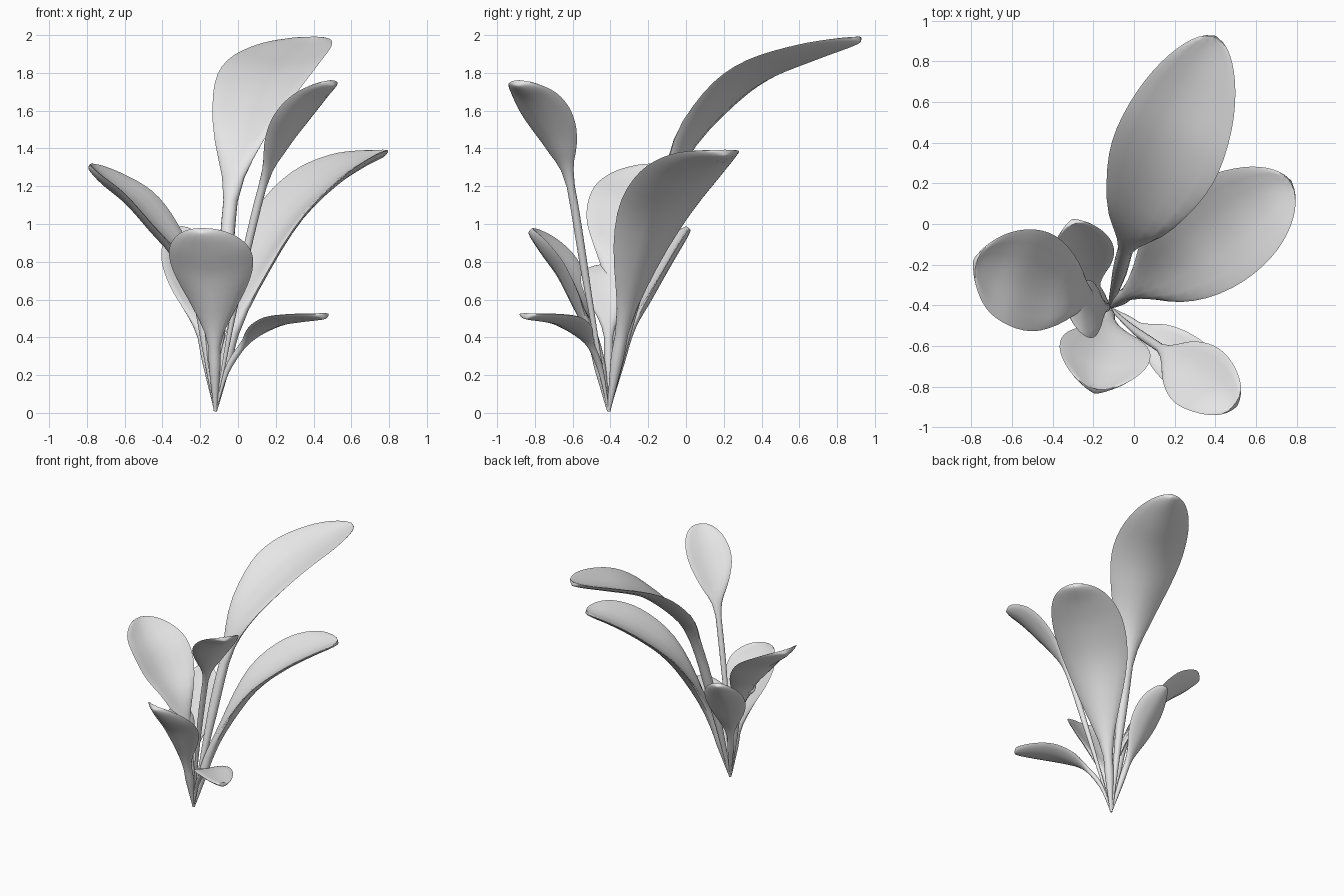
import bpy, bmesh, math
from mathutils import Vector

cube = bpy.data.objects.get("Cube")
if cube:
    bpy.data.objects.remove(cube, do_unlink=True)

# One plain grey for the whole plant
grey = bpy.data.materials.new("leaf grey")
grey.use_nodes = True
colour = (0.8, 0.8, 0.8, 1)
grey.diffuse_color = colour
grey.node_tree.nodes["Principled BSDF"].inputs["Base Color"].default_value = colour

ROOT = (-0.12, -0.41, 0.01)
SIDES = 16


def spline(pts, t):
    """Smooth position along the points, t counted in points."""
    n = len(pts) - 1
    i = min(int(t), n - 1)
    u = t - i
    p1, p2 = pts[i], pts[i + 1]
    p0 = pts[i - 1] if i > 0 else p1 * 2 - p2
    p3 = pts[i + 2] if i + 2 <= n else p2 * 2 - p1
    return 0.5 * (2 * p1 + (p2 - p0) * u + (2 * p0 - 5 * p1 + 4 * p2 - p3) * u * u
                  + (3 * p1 - p0 - 3 * p2 + p3) * u ** 3)


def leaf(name, path, start, half_width, stem, cup=0.3, tip=0.55):
    """Stalk up to point number start, then a cupped blade to the tip."""
    pts = [Vector(ROOT)] + [Vector(p) for p in path]
    n = len(pts) - 1
    run = pts[-1] - pts[start]
    across = Vector((run.y, -run.x, 0)).normalized()

    # stations: even on the stalk, closer together near the tip
    stations = [start * k / 8 for k in range(8)]
    stations += [start + (n - start) * (1 - (1 - k / 22) ** 1.6) for k in range(23)]

    bm = bmesh.new()
    rings = []
    for t in stations:
        centre = spline(pts, t)
        e = 0.02
        tangent = (spline(pts, min(t + e, n)) - spline(pts, max(t - e, 0))).normalized()
        up = across.cross(tangent).normalized()
        if up.z < 0:
            up = -up
        f = max(0, (t - start) / (n - start))
        grow = 0.25 + 0.75 * min(1, t / start * 1.5)
        bulge = max(0, math.sin(math.pi * f ** 1.3)) ** (1 + (tip - 1) * f)
        width = half_width * bulge + stem * grow * (1 - f) + 0.012 * f
        thick = stem * grow + (0.016 - stem) * min(1, f * 2)
        bend = cup * width * min(1, f * 4)
        ring = []
        for k in range(SIDES):
            a = 2 * math.pi * k / SIDES
            u = math.cos(a)
            lift = bend * (abs(u) ** 1.6 - 0.4) + thick * math.sin(a)
            ring.append(bm.verts.new(centre + across * u * width + up * lift))
        rings.append(ring)
    for a, b in zip(rings, rings[1:]):
        for k in range(SIDES):
            j = (k + 1) % SIDES
            bm.faces.new((a[k], a[j], b[j], b[k]))
    bm.faces.new(rings[0])
    bm.faces.new(rings[-1])
    bmesh.ops.recalc_face_normals(bm, faces=bm.faces)

    mesh = bpy.data.meshes.new(name)
    bm.to_mesh(mesh)
    bm.free()
    mesh.materials.append(grey)
    obj = bpy.data.objects.new(name, mesh)
    bpy.context.collection.objects.link(obj)
    bpy.ops.object.select_all(action='DESELECT')
    obj.select_set(True)
    bpy.context.view_layer.objects.active = obj
    bpy.ops.object.shade_smooth_by_angle(angle=math.radians(50))


# Tall leaves
leaf("tall_back_leaf", [(-0.08, -0.27, 0.6), (-0.04, -0.12, 1.12), (0.01, 0.0, 1.42),
                        (0.1, 0.21, 1.66), (0.19, 0.42, 1.81), (0.3, 0.68, 1.91),
                        (0.4, 0.92, 1.98)], 2, 0.25, 0.038)
leaf("left_back_leaf", [(-0.03, -0.34, 0.42), (0.1, -0.26, 0.75), (0.25, -0.15, 1.03),
                        (0.44, -0.02, 1.22), (0.62, 0.1, 1.33), (0.77, 0.21, 1.38)],
     1, 0.25, 0.035)
leaf("left_front_tall_leaf", [(0.0, -0.52, 0.65), (0.13, -0.61, 1.2), (0.21, -0.67, 1.4),
                              (0.3, -0.74, 1.55), (0.4, -0.81, 1.67), (0.5, -0.89, 1.75)],
     2, 0.155, 0.022, 0.25, 0.45)

# Middle leaves
leaf("right_leaf", [(-0.2, -0.38, 0.55), (-0.3, -0.35, 0.82), (-0.42, -0.31, 0.98),
                    (-0.55, -0.26, 1.13), (-0.68, -0.22, 1.23), (-0.78, -0.18, 1.31)],
     1, 0.23, 0.028)
leaf("front_leaf", [(-0.125, -0.48, 0.35), (-0.13, -0.56, 0.58), (-0.145, -0.64, 0.75),
                    (-0.165, -0.73, 0.87), (-0.19, -0.82, 0.97)], 1, 0.205, 0.032, 0.4)
leaf("right_back_leaf", [(-0.19, -0.31, 0.4), (-0.23, -0.21, 0.62), (-0.27, -0.1, 0.82),
                         (-0.3, 0.01, 0.98)], 1, 0.14, 0.024)

# Small low leaves
leaf("left_low_leaf", [(-0.06, -0.45, 0.22), (0.02, -0.5, 0.35), (0.1, -0.56, 0.43),
                       (0.21, -0.65, 0.485), (0.33, -0.74, 0.505), (0.46, -0.85, 0.515)],
     2, 0.12, 0.018, 0.2, 0.45)
leaf("right_inner_leaf", [(-0.15, -0.41, 0.4), (-0.19, -0.415, 0.6), (-0.25, -0.42, 0.72),
                          (-0.32, -0.42, 0.78)], 1, 0.125, 0.024, 0.2)
